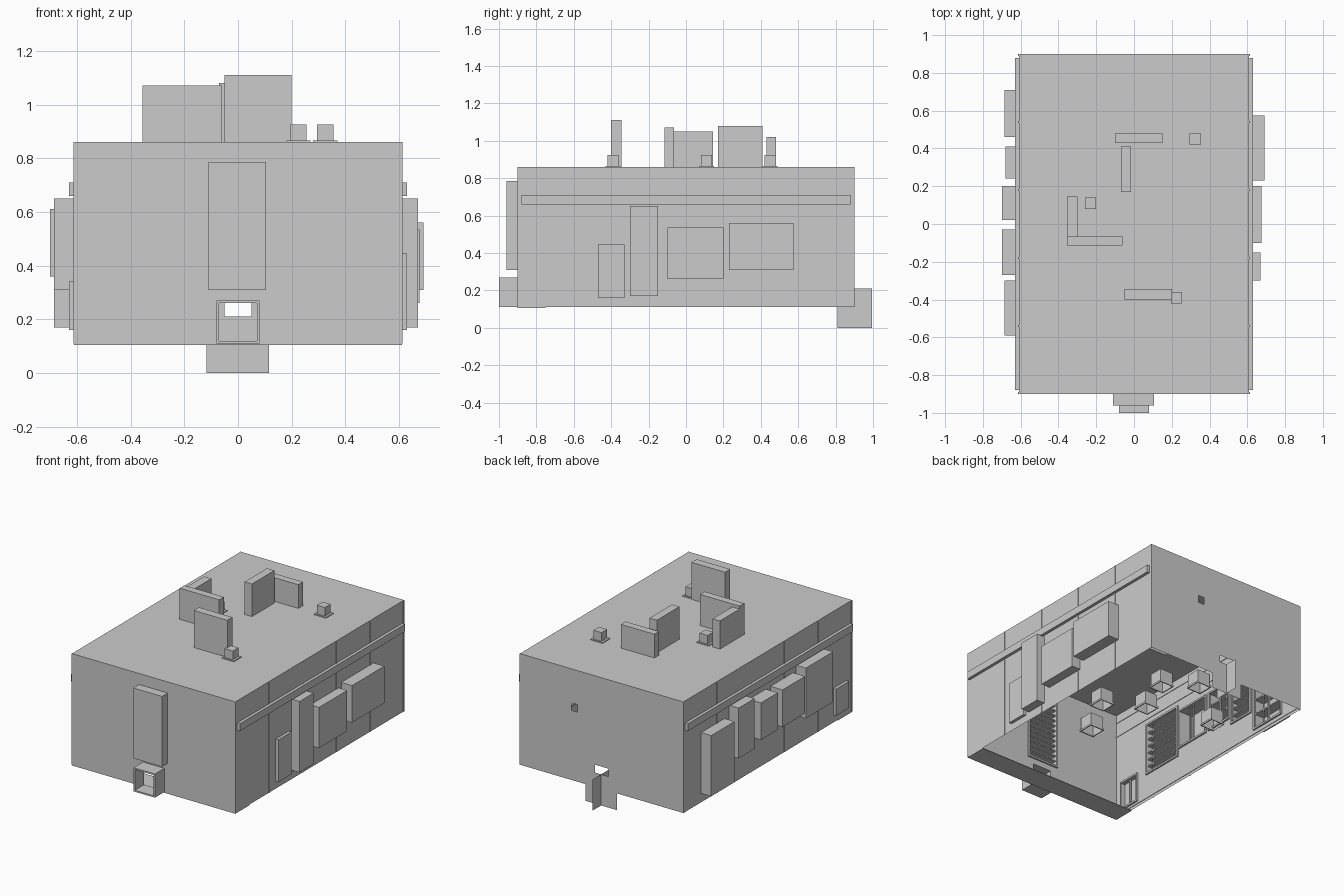
import bpy, bmesh
from mathutils import Vector

if "Cube" in bpy.data.objects:
    bpy.data.objects.remove(bpy.data.objects["Cube"])

HX, HY, Z0, Z1 = 0.61, 0.90, 0.11, 0.86


def finish(name, bm):
    bmesh.ops.remove_doubles(bm, verts=bm.verts, dist=1e-5)
    bmesh.ops.recalc_face_normals(bm, faces=bm.faces)
    me = bpy.data.meshes.new(name)
    bm.to_mesh(me)
    bm.free()
    ob = bpy.data.objects.new(name, me)
    bpy.context.collection.objects.link(ob)
    return ob


def add_box(bm, lo, hi, skip=None):
    """Box between two corners; skip=(axis, side) leaves one face out."""
    for axis in range(3):
        a, b = [i for i in range(3) if i != axis]
        for side in (0, 1):
            if (axis, side) == skip:
                continue
            vs = []
            for s, t in ((0, 0), (1, 0), (1, 1), (0, 1)):
                p = Vector()
                p[axis] = (lo, hi)[side][axis]
                p[a] = (lo, hi)[s][a]
                p[b] = (lo, hi)[t][b]
                vs.append(bm.verts.new(p))
            bm.faces.new(vs)


def box(name, lo, hi, skip=None):
    bm = bmesh.new()
    add_box(bm, lo, hi, skip)
    return finish(name, bm)


def sheet(name, u, v, holes, place):
    """Flat wall with rectangular holes (u0, u1, v0, v1)."""
    us = sorted(set(u) | {c for h in holes for c in h[:2]})
    vs = sorted(set(v) | {c for h in holes for c in h[2:4]})
    bm = bmesh.new()
    for a, b in zip(us, us[1:]):
        for c, d in zip(vs, vs[1:]):
            mu, mv = (a + b) / 2, (c + d) / 2
            if any(h[0] < mu < h[1] and h[2] < mv < h[3] for h in holes):
                continue
            bm.faces.new([bm.verts.new(place(*p)) for p in ((a, c), (b, c), (b, d), (a, d))])
    return finish(name, bm)


def frame(bm, u0, u1, v0, v1, t, d0, d1, place):
    """Four bars around a rectangle, placed by place(u, v, depth)."""
    for a, b, c, d in ((u0 - t, u1 + t, v1, v1 + t), (u0 - t, u1 + t, v0 - t, v0),
                       (u0 - t, u0, v0, v1), (u1, u1 + t, v0, v1)):
        add_box(bm, place(a, c, d0), place(b, d, d1))


# wall niches: u0, u1, z0, z1, outer coordinate, shelf count
left = [(0.46, 0.71, 0.17, 0.58, 0.685, 3), (0.24, 0.41, 0.31, 0.65, 0.68, 6),
        (0.02, 0.20, 0.36, 0.61, 0.70, 2), (-0.27, -0.03, 0.36, 0.61, 0.70, 0),
        (-0.59, -0.30, 0.31, 0.65, 0.685, 6), (-0.84, -0.70, 0.16, 0.34, 0.63, 0)]
right = [(-0.47, -0.33, 0.16, 0.445, 0.63, 0), (-0.30, -0.15, 0.17, 0.65, 0.67, 7),
         (-0.10, 0.20, 0.26, 0.535, 0.675, 3), (0.23, 0.575, 0.31, 0.56, 0.69, 2)]
front = [(-0.11, 0.105, 0.31, 0.785, 0.96, 12)]
# roof niches: x0, x1, y0, y1, top
roof = [(-0.05, 0.20, -0.40, -0.345, 1.11), (-0.355, -0.06, -0.115, -0.065, 1.07),
        (-0.355, -0.30, -0.065, 0.145, 1.05), (-0.07, -0.015, 0.17, 0.41, 1.08),
        (-0.10, 0.15, 0.43, 0.48, 1.02)]

places = {"left": lambda u, v, d=HX: (-d, u, v), "right": lambda u, v, d=HX: (d, u, v),
          "front": lambda u, v, d=HY: (u, -d, v), "back": lambda u, v, d=HY: (u, d, v)}

# outer shell, open underneath
duct = (-0.07, 0.07, 0.12, 0.26)
sheet("left_wall", (-HY, HY), (Z0, Z1), left, places["left"])
sheet("right_wall", (-HY, HY), (Z0, Z1), right, places["right"])
sheet("front_wall", (-HX, HX), (Z0, Z1), front + [duct], places["front"])
sheet("back_wall", (-HX, HX), (Z0, Z1),
      [(-0.05, 0.05, 0.12, 0.26), (0.18, 0.225, 0.58, 0.63)], places["back"])
sheet("roof", (-HX, HX), (-HY, HY), roof, lambda u, v: (u, v, Z1))
box("entry_floor", (-HX, -HY, 0.105), (HX, -0.75, 0.11))

# niches, opening into the room, with shelves and an inner frame
for side, base, items in (("left", HX, left), ("right", HX, right), ("front", HY, front)):
    pl = places[side]
    for i, (u0, u1, z0, z1, out, n) in enumerate(items):
        p, q = pl(u0, z0, base), pl(u1, z1, out)
        lo = [min(a, b) for a, b in zip(p, q)]
        hi = [max(a, b) for a, b in zip(p, q)]
        skip = {"left": (0, 1), "right": (0, 0), "front": (1, 1)}[side]
        box(f"{side}_niche_{i}", lo, hi, skip)
        bm = bmesh.new()
        frame(bm, u0, u1, z0, z1, 0.012, base - 0.012, base - 0.001, pl)
        for k in range(n):
            z = z0 + (z1 - z0) * (k + 1) / (n + 1)
            add_box(bm, pl(u0, z - 0.004, base), pl(u1, z + 0.004, out - 0.004))
        if n < 4:
            m = (u0 + u1) / 2
            add_box(bm, pl(m - 0.005, z0, base), pl(m + 0.005, z1, base + 0.01))
        finish(f"{side}_niche_shelves_{i}", bm)

for i, (x0, x1, y0, y1, top) in enumerate(roof):
    box(f"roof_niche_{i}", (x0, y0, Z1), (x1, y1, top), (2, 0))

# small roof vents on base plates
for i, (x, y) in enumerate([(-0.23, 0.11), (0.325, 0.45), (0.225, -0.39)]):
    box(f"vent_plate_{i}", (x - 0.045, y - 0.04, Z1), (x + 0.045, y + 0.04, Z1 + 0.006))
    box(f"vent_{i}", (x - 0.03, y - 0.03, Z1), (x + 0.03, y + 0.03, 0.925))

# side ledges and roof lip
for s, nm in ((-1, "left"), (1, "right")):
    xs = sorted((s * HX, s * 0.63))
    box(f"{nm}_ledge", (xs[0], -0.88, 0.66), (xs[1], 0.88, 0.71))
    # wall panel joints
    bm = bmesh.new()
    for y in (-0.895, -0.54, -0.18, 0.18, 0.54, 0.895):
        x = sorted((s * HX, s * 0.613))
        add_box(bm, (x[0], y - 0.005, Z0), (x[1], y + 0.005, Z1))
    finish(f"{nm}_joints", bm)

# square entry duct
bm = bmesh.new()
frame(bm, *duct, 0.01, HY, 1.0, places["front"])
finish("entry_duct", bm)

# crossed panels at the back opening
sheet("cross_panel_x", (-0.118, 0.116), (0, 0.21), [], lambda u, v: (u, 0.905, v))
sheet("cross_panel_y", (0.81, 0.995), (0, 0.21), [], lambda u, v: (0, u, v))

# hanging open boxes inside the room
for i, (x, y, z) in enumerate([(-0.28, -0.645, 0.75), (-0.36, -0.84, 0.68), (-0.52, -0.5, 0.75),
                               (-0.42, -0.23, 0.75), (-0.55, -0.02, 0.70), (-0.56, 0.10, 0.38)]):
    r = 0.048
    box(f"hanging_box_{i}", (x - r, y - r, z - r), (x + r, y + r, z + r), (2, 0))
    bm = bmesh.new()
    frame(bm, x - r, x + r, y - r, y + r, 0.006, z - r, z - r + 0.012, lambda u, v, d: (u, v, d))
    finish(f"hanging_box_rim_{i}", bm)

# thin plank lines on the inner walls
bm = bmesh.new()
for z in (0.13, 0.70, 0.80):
    for s in (-1, 1):
        x = sorted((s * (HX - 0.004), s * (HX - 0.0005)))
        add_box(bm, (x[0], -HY, z), (x[1], HY, z + 0.01))
finish("inner_battens", bm)
